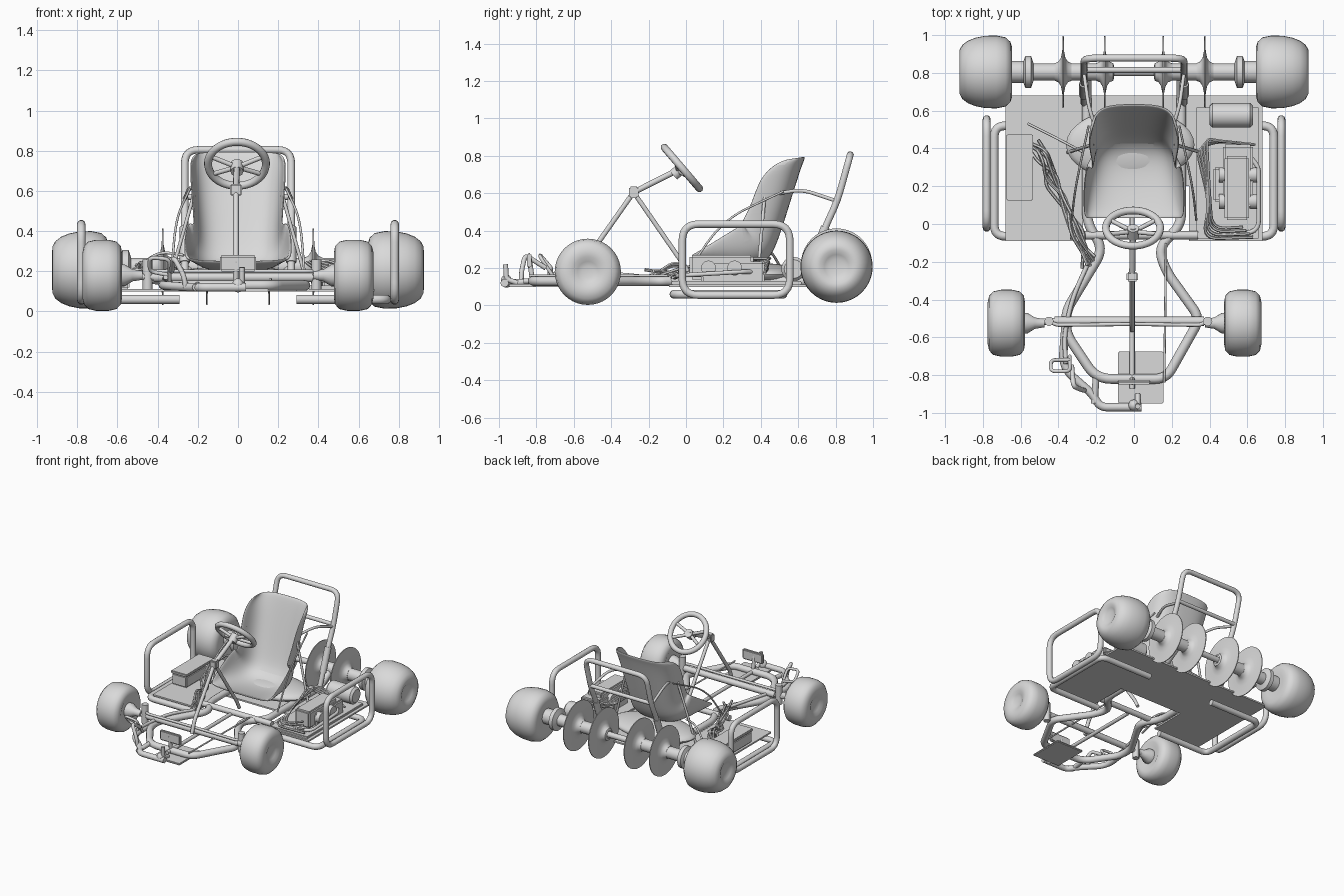
import bpy, bmesh, math, random
from mathutils import Vector

random.seed(4)
cube = bpy.data.objects.get("Cube")
if cube:
    bpy.data.objects.remove(cube)

grey = bpy.data.materials.new("plain_grey")
grey.use_nodes = True
grey.diffuse_color = (0.7, 0.7, 0.7, 1)
grey.node_tree.nodes["Principled BSDF"].inputs["Base Color"].default_value = (0.7, 0.7, 0.7, 1)


def finish(ob, angle=40):
    """Give an object its material and sharp-edged smooth shading."""
    bpy.ops.object.select_all(action='DESELECT')
    ob.select_set(True)
    bpy.context.view_layer.objects.active = ob
    if ob.type == 'CURVE':
        bpy.ops.object.convert(target='MESH')
        ob = bpy.context.object
    ob.data.materials.clear()
    ob.data.materials.append(grey)
    bpy.ops.object.shade_smooth_by_angle(angle=math.radians(angle))
    return ob


def mesh_object(name, bm):
    bmesh.ops.recalc_face_normals(bm, faces=bm.faces)
    me = bpy.data.meshes.new(name)
    bm.to_mesh(me)
    bm.free()
    ob = bpy.data.objects.new(name, me)
    bpy.context.collection.objects.link(ob)
    return finish(ob)


def fillet(pts, rad, closed):
    """Round the corners of a path."""
    pts = [Vector(p) for p in pts]
    out = []
    for i, p in enumerate(pts):
        if not closed and i in (0, len(pts) - 1):
            out.append(p)
            continue
        a, b = pts[i - 1] - p, pts[(i + 1) % len(pts)] - p
        cut = min(rad, a.length * 0.48, b.length * 0.48)
        a, b = p + a.normalized() * cut, p + b.normalized() * cut
        for k in range(7):
            t = k / 6
            out.append(a * (1 - t) ** 2 + p * 2 * t * (1 - t) + b * t * t)
    return out


def tube(name, pts, r=0.022, rad=0.08, closed=False, res=3):
    cu = bpy.data.curves.new(name, 'CURVE')
    cu.dimensions = '3D'
    cu.bevel_depth, cu.bevel_resolution, cu.use_fill_caps = r, res, True
    path = fillet(pts, rad, closed)
    sp = cu.splines.new('POLY')
    sp.points.add(len(path) - 1)
    for q, p in zip(sp.points, path):
        q.co = (*p, 1)
    sp.use_cyclic_u = closed
    ob = bpy.data.objects.new(name, cu)
    bpy.context.collection.objects.link(ob)
    return finish(ob)


def lathe(name, profile, centre, side=1, steps=40):
    """Turn (distance along x, radius) points about the x axis."""
    bm = bmesh.new()
    vs = [bm.verts.new((side * a, 0, r)) for a, r in profile]
    es = [bm.edges.new(p) for p in zip(vs, vs[1:])]
    bmesh.ops.spin(bm, geom=vs + es, cent=(0, 0, 0), axis=(1, 0, 0),
                   angle=math.tau, steps=steps, use_duplicate=False)
    bmesh.ops.remove_doubles(bm, verts=bm.verts, dist=0.0005)
    bmesh.ops.translate(bm, verts=bm.verts, vec=centre)
    return mesh_object(name, bm)


def box(name, lo, hi, bevel=0.008):
    bm = bmesh.new()
    bmesh.ops.create_cube(bm, size=1)
    for v in bm.verts:
        v.co = [l + (c + 0.5) * (h - l) for l, h, c in zip(lo, hi, v.co)]
    bmesh.ops.bevel(bm, geom=bm.edges[:], offset=bevel, segments=2, affect='EDGES')
    return mesh_object(name, bm)


def ball(name, centre, radii):
    bm = bmesh.new()
    bmesh.ops.create_uvsphere(bm, u_segments=32, v_segments=16, radius=1)
    bmesh.ops.scale(bm, verts=bm.verts, vec=radii)
    bmesh.ops.translate(bm, verts=bm.verts, vec=centre)
    return mesh_object(name, bm)


# Wheels
AXLE = (0, 0.805, 0.222)
rear_tyre = [(.65, 0), (.65, .09), (.645, .13), (.655, .16), (.68, .183), (.73, .193), (.79, .191), (.84, .181),
             (.88, .165), (.91, .142), (.924, .115), (.925, .09), (.912, .065), (.90, .04), (.903, 0)]
front_tyre = [(-.09, 0), (-.085, .08), (-.098, .11), (-.092, .145), (-.07, .168), (-.03, .177), (.03, .177),
              (.07, .168), (.092, .145), (.1, .11), (.097, .08), (.085, .055), (.076, .03), (.078, 0)]
for s, tag in ((1, "left"), (-1, "right")):
    lathe(f"rear_wheel_{tag}", rear_tyre, (0, .805, .207), s)
    fx = -.05 + s * .625
    lathe(f"front_wheel_{tag}", front_tyre, (fx, -.525, .18), s)
    lathe(f"front_hub_{tag}", [(-.2, 0), (-.2, .022), (-.15, .03), (-.11, .055), (-.08, .055), (-.08, 0)],
          (fx, -.525, .18), s, 20)
    tube(f"kingpin_{tag}", [(s * .42 - .03, -.515, .11), (s * .42 - .03, -.515, .26)], .025)
    tube(f"stub_axle_{tag}", [(s * .36 - .03, -.515, .17), (fx, -.525, .18)], .018)
    tube(f"steering_arm_{tag}", [(s * .42 - .03, -.515, .2), (s * .38 - .03, -.535, .2), (0, -.53, .2)], .01, .02)
    # Rear axle discs, sleeves and hubs
    for x, n in ((.155, "inner"), (.375, "outer")):
        lathe(f"{n}_disc_{tag}", [(-.05, .03), (-.045, .046), (-.025, .055), (-.012, .075), (-.005, .11),
                                  (-.003, .19), (.003, .19), (.005, .11), (.012, .075), (.025, .055),
                                  (.045, .046), (.05, .03)], (s * x, *AXLE[1:]), s)
    lathe(f"axle_sleeve_{tag}", [(.19, 0), (.19, .045), (.56, .045), (.56, 0)], AXLE, s, 28)
    lathe(f"rear_hub_{tag}", [(.53, .04), (.545, .085), (.575, .085), (.585, .058), (.66, .058), (.66, 0)],
          AXLE, s, 28)
lathe("rear_axle", [(-.66, 0), (-.66, .022), (.66, .022), (.66, 0)], AXLE, 1, 24)

# Floor panel with a notch at the front
bm = bmesh.new()
outline = [(-.68, -.09), (-.27, -.09), (-.27, .2), (.29, .2), (.29, -.09), (.68, -.09), (.68, .68), (-.68, .68)]
face = bm.faces.new([bm.verts.new((x, y, .1)) for x, y in outline])
top = bmesh.ops.extrude_face_region(bm, geom=[face])["geom"]
bmesh.ops.translate(bm, verts=[v for v in top if isinstance(v, bmesh.types.BMVert)], vec=(0, 0, .012))
mesh_object("floor_panel", bm)

# Side guards
for s, tag in ((1, "left"), (-1, "right")):
    x = s * .78
    tube(f"side_guard_{tag}", [(x, -.02, .055), (x, -.02, .435), (x, .555, .435), (x, .555, .055)],
         .021, .09, True)
    tube(f"lower_rail_{tag}", [(s * .29, -.065, .06), (s * .74, -.065, .06), (s * .74, .52, .06), (s * .29, .52, .06)],
         .023, .06)

# Chassis tubes
tube("main_frame_right", [(-.25, .68, .13), (-.25, 0, .13), (-.16, -.13, .13), (-.36, -.46, .13),
                          (-.36, -.58, .13), (-.2, -.82, .13), (-.02, -.82, .13)], .026)
tube("main_frame_left", [(.25, .68, .13), (.25, 0, .13), (.13, -.13, .13), (.17, -.25, .13), (.35, -.5, .13),
                         (.17, -.82, .13), (-.02, -.82, .13)], .026, .06)
tube("front_axle_beam", [(-.42, -.515, .17), (.37, -.515, .17)], .024)
tube("middle_cross_tube", [(-.34, -.06, .14), (.34, -.06, .14)], .022)
tube("centre_tube", [(-.01, -.08, .13), (-.01, -.87, .13)], .014)
tube("front_bumper", [(-.36, -.5, .14), (-.38, -.76, .13), (-.22, -.9, .12), (-.18, -.97, .12), (.04, -.97, .12)], .022)
tube("bumper_brace", [(-.2, -.8, .13), (-.21, -.95, .12)], .018)
for s in (-1, 1):
    tube("bearing_carrier", [(s * .25, .66, .13), (s * .25, .805, .222)], .026)

# Pedals and front plate
box("foot_plate", (-.085, -.95, .1), (.155, -.675, .115), .005)
ball("front_joint", (0, -.96, .13), (.03, .03, .035))
tube("brake_pedal", [(.02, -.9, .12), (.02, -.96, .14), (.02, -.965, .22)], .014, .02)
tube("throttle_pedal", [(-.34, -.7, .14), (-.34, -.78, .26), (-.44, -.78, .27), (-.44, -.72, .2), (-.34, -.72, .18)],
     .01, .03)
tube("throttle_link", [(-.33, -.75, .2), (-.32, -.86, .27), (-.27, -.88, .18), (-.26, -.88, .12)], .013, .03)
box("pedal_bracket", (-.09, -.85, .2), (.09, -.825, .28))
tube("pedal_stem", [(-.01, -.82, .13), (-.01, -.838, .25)], .014)
tube("brake_rod", [(.16, -.84, .16), (.17, -.1, .16)], .006)

# Steering column and wheel
HUB = Vector((-.005, -.022, .735))
normal = Vector((0, -.76, -.65)).normalized()
up = Vector((0, -.65, .76)).normalized()
side = Vector((1, 0, 0))
joint = (-.01, -.28, .605)
tube("upper_column", [HUB, joint], .016)
tube("lower_column", [joint, (-.01, -.53, .25), (-.01, -.56, .16)], .014, .03)
tube("column_strut", [joint, (-.01, 0, .2), (-.01, .03, .14)], .013, .03)
box("column_joint", (-.04, -.305, .575), (.02, -.255, .635))
tube("steering_rim", [HUB + side * .145 * math.cos(a) + up * .145 * math.sin(a)
                      for a in (k * math.tau / 24 for k in range(24))], .02, .02, True)
for a in (.35, math.pi - .35, math.pi + .5, -.5):
    tube("steering_spoke", [HUB + normal * .025, HUB + (side * math.cos(a) + up * math.sin(a)) * .14], .012)
tube("steering_boss", [HUB + normal * .06, HUB], .032)

# Seat: centre line (y, z), half width, wing depth, wing direction (y, z)
stations = [(.03, .25, .25, .02, 0, 1), (.06, .235, .265, .05, 0, 1), (.2, .205, .265, .17, 0, 1),
            (.34, .195, .25, .25, -.1, 1), (.44, .24, .23, .25, -.6, .8), (.49, .36, .215, .21, -.95, .35),
            (.54, .52, .225, .19, -1, .15), (.59, .68, .235, .2, -1, 0), (.62, .77, .235, .15, -1, -.1),
            (.633, .795, .21, .1, -1, -.15)]
bm = bmesh.new()
rows = []
for y, z, w, d, ny, nz in stations:
    row = []
    for k in range(13):
        u = k / 6 - 1
        lift = d * abs(u) ** 3
        row.append(bm.verts.new((w * math.sin(u * math.pi / 2), y + ny * lift, z + nz * lift)))
    rows.append(row)
for a, b in zip(rows, rows[1:]):
    for k in range(12):
        bm.faces.new((a[k], a[k + 1], b[k + 1], b[k]))
seat = mesh_object("seat", bm)
shell = seat.modifiers.new("thickness", 'SOLIDIFY')
shell.thickness, shell.offset = .014, 0
seat.modifiers.new("rounding", 'SUBSURF').levels = 2
seat.modifiers["rounding"].render_levels = 2
ball("seat_skirt", (-.02, .42, .165), (.34, .19, .06))

# Rear hoop and seat stays
tube("rear_hoop", [(-.265, .64, .14), (-.265, .745, .42), (-.265, .81, .56), (-.265, .878, .805), (.265, .878, .805),
                   (.265, .81, .56), (.265, .745, .42), (.265, .64, .14)], .019, .07)
tube("rear_hoop_crossbar", [(-.26, .815, .57), (.26, .815, .57)], .015)
for s in (-1, 1):
    tube("hoop_sleeve", [(s * .265, .68, .245), (s * .265, .745, .42)], .025)
    tube("seat_stay", [(s * .2, .5, .6), (s * .24, .62, .62), (s * .265, .8, .56)], .01)
    tube("seat_strut", [(s * .35, .38, .12), (s * .22, .42, .58)], .009)
    tube("seat_cable", [(s * .33, .02, .2), (s * .31, .2, .46), (s * .24, .52, .61)], .006, .2)

# Engine group
box("engine_mount", (.33, -.08, .112), (.66, .62, .13), .004)
box("engine_block", (.47, .08, .12), (.63, .42, .235), .012)
box("engine_cover", (.48, .02, .14), (.61, .36, .27), .012)
box("gearbox", (.42, .12, .12), (.5, .3, .2))
for y in (.12, .26):
    lathe("engine_cylinder", [(0, 0), (0, .04), (.2, .04), (.2, 0)], (.45, y, .2), 1, 20)
lathe("fuel_cylinder", [(.4, 0), (.4, .05), (.415, .065), (.615, .065), (.63, .05), (.63, 0)], (0, .575, .195), 1, 28)
for k in range(4):
    e = k * .018
    tube("engine_cable", [(.63 - e, -.07 + e, .15 + e), (.36 + e, -.08 + e, .15), (.4, .1 + e, .2 + e),
                          (.33 + e, .4 + e, .25), (.45, .44, .2 + e), (.64, .42, .17)], .008, .1, False, 1)
tube("exhaust", [(.62, .35, .18), (.66, .3, .18), (.66, -.04, .16), (.45, -.06, .15)], .012, .06)

# Battery box and its wiring
box("battery", (-.67, .13, .112), (-.54, .47, .2))
box("battery_lid", (-.675, .125, .2), (-.535, .475, .22), .005)
for k in range(7):
    path = [(-.54, .44, .2), (-.48, .36, .22), (-.44, .24, .17), (-.36, .1, .18), (-.3, -.03, .2),
            (-.24, -.2, .16)]
    path = [Vector(p) + Vector([random.uniform(-.04, .04) for _ in range(3)]) for p in path]
    tube("wiring", path, .009, .05, False, 1)
tube("throttle_cable", [(-.56, .53, .16), (-.4, .45, .3), (-.27, .38, .28)], .007, .1)
tube("front_cable", [(-.24, -.2, .15), (-.33, -.4, .17), (-.37, -.6, .16), (-.36, -.74, .17)], .012, .1)
